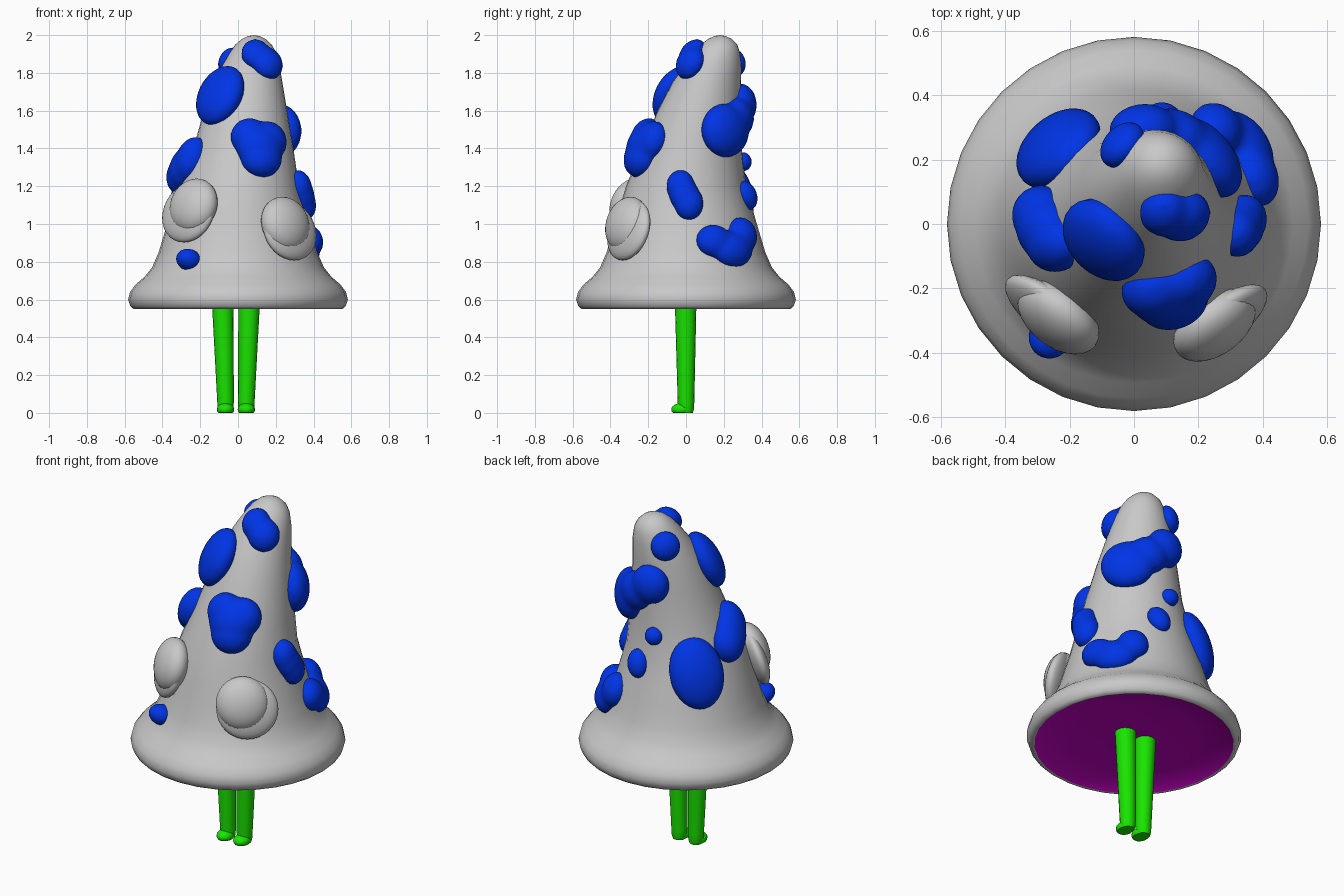
import bpy, bmesh, math
from mathutils import Vector, Matrix

if "Cube" in bpy.data.objects:
    bpy.data.objects.remove(bpy.data.objects["Cube"])


def material(name, rgb):
    m = bpy.data.materials.new(name)
    m.diffuse_color = (*rgb, 1)
    m.use_nodes = True
    m.node_tree.nodes["Principled BSDF"].inputs["Base Color"].default_value = m.diffuse_color
    return m


GREY = material("cap grey", (0.58, 0.58, 0.58))
BLUE = material("spot blue", (0.0, 0.035, 0.80))
GREEN = material("leg green", (0.01, 0.78, 0.0))
PURPLE = material("underside purple", (0.58, 0.0, 0.58))


def finish(bm, name, mat, flip=False):
    bmesh.ops.recalc_face_normals(bm, faces=bm.faces)
    if flip:
        for f in bm.faces:
            if f.normal.z > 0:
                f.normal_flip()
    for f in bm.faces:
        f.smooth = True
    me = bpy.data.meshes.new(name)
    bm.to_mesh(me)
    bm.free()
    me.materials.append(mat)
    ob = bpy.data.objects.new(name, me)
    bpy.context.collection.objects.link(ob)
    return ob


def loft(rows, n, name, mat, caps=False, flip=False):
    """Skin circular rings given as (z, centre x, centre y, radius)."""
    bm = bmesh.new()
    rings = []
    for z, cx, cy, r in rows:
        if r == 0:
            rings.append([bm.verts.new((cx, cy, z))] * n)
        else:
            rings.append([bm.verts.new((cx + r * math.cos(i * math.tau / n),
                                        cy + r * math.sin(i * math.tau / n), z)) for i in range(n)])
    for a, b in zip(rings, rings[1:]):
        for i in range(n):
            j = (i + 1) % n
            bm.faces.new(list(dict.fromkeys((a[i], a[j], b[j], b[i]))))
    if caps:
        bm.faces.new(rings[0])
        bm.faces.new(rings[-1])
    bm.normal_update()
    return finish(bm, name, mat, flip)


# Leaning cap with rolled rim and rounded tip
CAP = [(0.552, 0, 0, 0.54), (0.55, 0, 0, 0.553), (0.565, 0, 0, 0.57), (0.60, 0, 0, 0.582),
       (0.64, 0, 0, 0.572), (0.68, 0, 0, 0.542), (0.72, 0, 0, 0.495), (0.77, 0, 0, 0.455),
       (0.85, 0, 0, 0.42), (0.95, 0, 0, 0.39), (1.08, 0, 0, 0.352), (1.2, 0.005, 0, 0.318),
       (1.4, 0.028, 0.03, 0.265), (1.6, 0.04, 0.07, 0.22), (1.75, 0.053, 0.11, 0.182),
       (1.85, 0.07, 0.145, 0.148), (1.91, 0.08, 0.163, 0.122), (1.95, 0.082, 0.175, 0.096),
       (1.98, 0.083, 0.18, 0.062), (1.995, 0.083, 0.18, 0.03), (2.0, 0.083, 0.18, 0)]
loft(CAP, 32, "cap", GREY)

# Shallow hollow underside
loft([(0.552, 0, 0, 0.54), (0.572, 0, 0, 0.5), (0.592, 0, 0, 0.35), (0.6, 0, 0, 0)],
     32, "underside", PURPLE, flip=True)


def cap_axis(z):
    for a, b in zip(CAP[1:], CAP[2:]):
        if z <= b[0]:
            t = (z - a[0]) / (b[0] - a[0])
            return [a[k] + t * (b[k] - a[k]) for k in (1, 2, 3)]
    return CAP[-1][1:]


def cap_point(az, z):
    cx, cy, r = cap_axis(z)
    return Vector((cx + r * math.cos(az), cy + r * math.sin(az), z))


def cap_frame(x, y, z, tilt=0, yaw=0):
    """Frame on the cap surface: local x sideways, y upward, z outward."""
    cx, cy, _ = cap_axis(z)
    az = math.atan2(y - cy, x - cx)
    t = Vector((-math.sin(az), math.cos(az), 0))
    slope = cap_point(az, z + 0.04) - cap_point(az, z - 0.04)
    n = t.cross(slope).normalized()
    u = n.cross(t).normalized()
    rot = Matrix((t, u, n)).transposed().to_4x4()
    return (Matrix.Translation(cap_point(az, z)) @ Matrix.Rotation(math.radians(yaw), 4, 'Z')
            @ rot @ Matrix.Rotation(math.radians(tilt), 4, 'Z'))


def add_lobe(bm, x, y, z, w, h, thick, tilt=0, lift=0, shift=0, yaw=0):
    m = cap_frame(x, y, z, tilt, yaw) @ Matrix.Translation((shift, abs(shift) * 0.3, lift))
    bmesh.ops.create_uvsphere(bm, u_segments=32, v_segments=16, radius=1,
                              matrix=m @ Matrix.Diagonal((w, h, thick, 1)))


# Blue spots: each is one or more lobes (x, y, z, half width, half height, thickness, tilt)
SPOTS = {
    "spot_upper_front_left": [(-0.115, -0.07, 1.68, 0.145, 0.17, 0.085, 0)],
    "spot_tip_front": [(0.095, 0.03, 1.90, 0.08, 0.09, 0.065), (0.15, 0.03, 1.85, 0.09, 0.095, 0.07)],
    "spot_front": [(0.065, -0.22, 1.46, 0.105, 0.105, 0.085), (0.17, -0.2, 1.44, 0.105, 0.11, 0.085),
                   (0.12, -0.23, 1.35, 0.115, 0.11, 0.09), (0.115, -0.22, 1.41, 0.13, 0.12, 0.095)],
    "spot_left": [(-0.34, 0.03, 1.26, 0.095, 0.11, 0.09), (-0.27, -0.07, 1.345, 0.09, 0.125, 0.085),
                  (-0.31, -0.02, 1.30, 0.10, 0.12, 0.09)],
    "spot_back_left": [(-0.265, 0.265, 1.145, 0.148, 0.20, 0.088, 10)],
    "spot_right": [(0.33, -0.03, 1.20, 0.077, 0.09, 0.07), (0.34, 0.015, 1.11, 0.08, 0.095, 0.07),
                   (0.335, -0.01, 1.155, 0.08, 0.09, 0.072)],
    "spot_lower_right": [(0.38, 0.15, 0.91, 0.10, 0.09, 0.075), (0.32, 0.23, 0.865, 0.125, 0.10, 0.08),
                         (0.27, 0.31, 0.94, 0.09, 0.10, 0.075)],
    "spot_upper_back": [(0.21, 0.2, 1.495, 0.15, 0.145, 0.09), (0.03, 0.29, 1.63, 0.11, 0.115, 0.085),
                        (0.13, 0.27, 1.56, 0.11, 0.11, 0.085)],
    "spot_tip_back": [(-0.03, 0.24, 1.855, 0.08, 0.08, 0.055)],
    "spot_small_back": [(0.09, 0.31, 1.15, 0.062, 0.08, 0.055, 20)],
    "spot_tiny_back": [(0.0, 0.32, 1.33, 0.05, 0.05, 0.045)],
    "spot_small_front": [(-0.245, -0.33, 0.81, 0.066, 0.056, 0.07)],
}
for name, lobes in SPOTS.items():
    bm = bmesh.new()
    for lobe in lobes:
        add_lobe(bm, *lobe)
    ob = finish(bm, name, BLUE)
    if len(lobes) > 1:
        # Fuse the lobes into one soft blob
        rm = ob.modifiers.new("fuse", 'REMESH')
        rm.mode = 'VOXEL'
        rm.voxel_size = 0.012
        rm.use_smooth_shade = True
        sm = ob.modifiers.new("soften", 'SMOOTH')
        sm.factor = 0.5
        sm.iterations = 18

# Bulging eyes: an outer disc with a slightly shifted dome
for side, (x, y, z), shift, yaw in (("left", (-0.26, -0.27, 1.055), 0.03, 6),
                                    ("right", (0.265, -0.29, 0.96), -0.025, -6)):
    bm = bmesh.new()
    add_lobe(bm, x, y, z, 0.168, 0.165, 0.055, 0, 0.022, 0, yaw)
    finish(bm, "eye_disc_" + side, GREY)
    bm = bmesh.new()
    add_lobe(bm, x, y, z + 0.025, 0.145, 0.148, 0.085, 0, 0.028, shift, yaw)
    finish(bm, "eye_dome_" + side, GREY)

# Tapered legs with small feet
for side, top_x, low_x in (("left", -0.082, -0.066), ("right", 0.06, 0.044)):
    loft([(0.0, low_x, 0.0, 0.036), (0.02, low_x, 0.0, 0.042), (0.06, low_x, 0.0, 0.044),
          (0.62, top_x, -0.002, 0.058)], 16, "leg_" + side, GREEN, caps=True)
    bm = bmesh.new()
    bmesh.ops.create_uvsphere(bm, u_segments=16, v_segments=12, radius=1,
                              matrix=Matrix.Translation((low_x, -0.024, 0.018))
                              @ Matrix.Diagonal((0.046, 0.054, 0.034, 1)))
    for v in bm.verts:
        v.co.z = max(v.co.z, 0.0)
    finish(bm, "foot_" + side, GREEN)

for ob in bpy.context.collection.objects:
    if ob.name.startswith(("leg", "foot")):
        bpy.context.view_layer.objects.active = ob
        ob.select_set(True)
bpy.ops.object.shade_smooth_by_angle(angle=math.radians(40))
